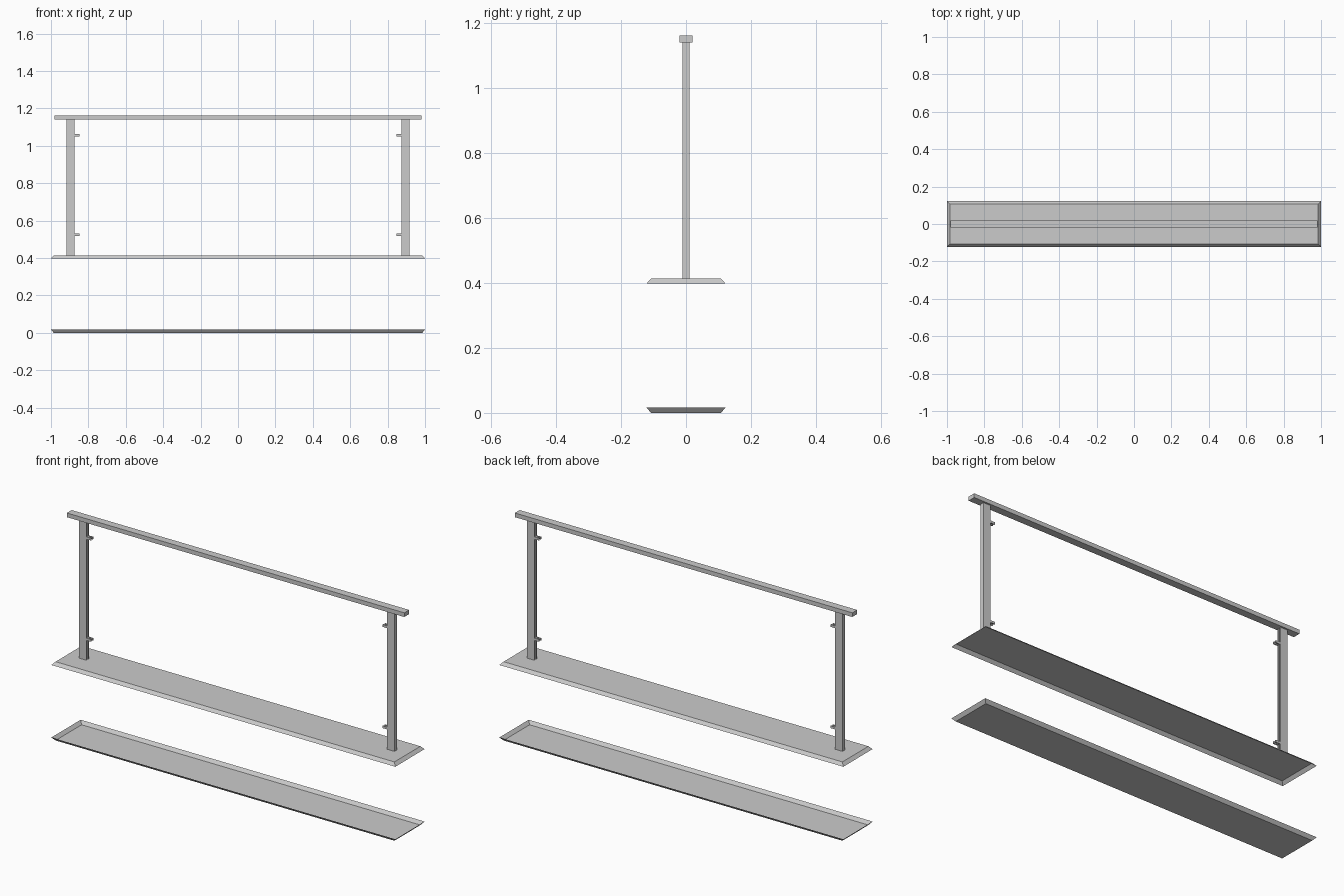
import bpy, bmesh

if "Cube" in bpy.data.objects:
    bpy.data.objects.remove(bpy.data.objects["Cube"])


def make(name, verts, faces):
    mesh = bpy.data.meshes.new(name)
    mesh.from_pydata(verts, [], faces)
    bm = bmesh.new()
    bm.from_mesh(mesh)
    bmesh.ops.recalc_face_normals(bm, faces=bm.faces)
    bm.to_mesh(mesh)
    bm.free()
    ob = bpy.data.objects.new(name, mesh)
    bpy.context.collection.objects.link(ob)
    return ob


def prism(name, profile, z0, z1):
    """Extrude an xy outline from z0 to z1."""
    n = len(profile)
    verts = [(x, y, z) for z in (z0, z1) for x, y in profile]
    faces = [(i, (i + 1) % n, (i + 1) % n + n, i + n) for i in range(n)]
    faces += [tuple(range(n)), tuple(range(n, 2 * n))]
    return make(name, verts, faces)


def rect(x, y):
    return [(-x, -y), (x, -y), (x, y), (-x, y)]


def tray(name, z_flat, z_rim):
    """Open shallow tray: flat panel with flared sides."""
    verts = [(x, y, z_flat) for x, y in rect(0.985, 0.108)]
    verts += [(x, y, z_rim) for x, y in rect(1.0, 0.122)]
    faces = [(0, 1, 2, 3)]
    faces += [(i, (i + 1) % 4, (i + 1) % 4 + 4, i + 4) for i in range(4)]
    return make(name, verts, faces)


def channel(x_back, x_front, x_slot, y, slot):
    """U-shaped outline whose slot opens toward x_front."""
    return [(x_back, -y), (x_front, -y), (x_front, -slot), (x_slot, -slot),
            (x_slot, slot), (x_front, slot), (x_front, y), (x_back, y)]


# Lower tray opens upward, upper cover opens downward
tray("lower_tray", 0.0, 0.017)
tray("upper_cover", 0.414, 0.398)

# Top rail
prism("top_rail", rect(0.981, 0.02), 1.141, 1.163)

# Grooved posts and panel clamps, on both sides
for side, s in (("left", -1), ("right", 1)):
    post = channel(s * 0.917, s * 0.874, s * 0.886, 0.0108, 0.004)
    prism(side + "_post", post, 0.414, 1.141)
    for level, z in (("lower", 0.524), ("upper", 1.056)):
        clamp = channel(s * 0.874, s * 0.848, s * 0.866, 0.0105, 0.004)
        prism(f"{side}_{level}_clamp", clamp, z - 0.006, z + 0.006)
